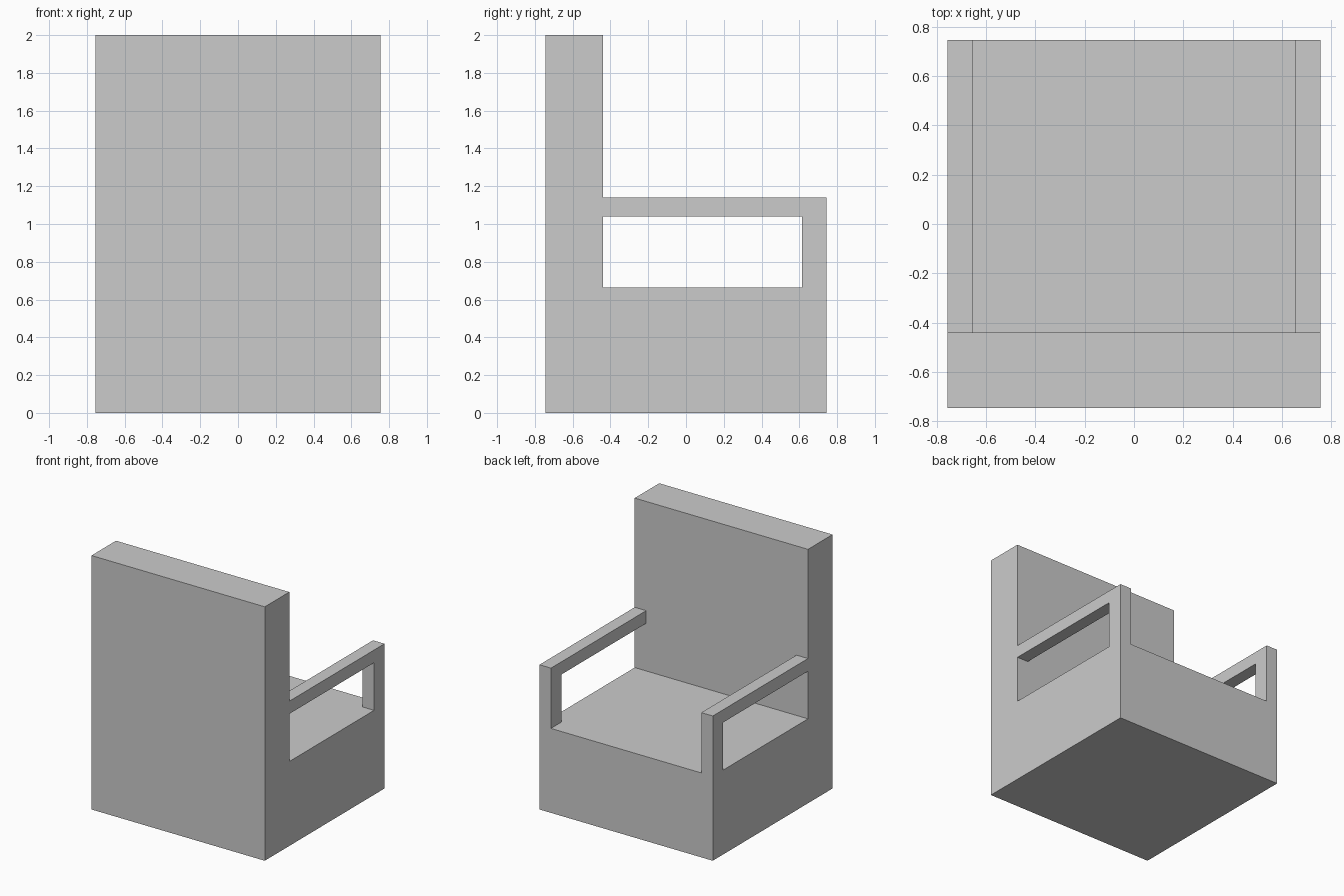
import bpy
import bmesh
from mathutils import Vector

cube = bpy.data.objects.get("Cube")
if cube:
    bpy.data.objects.remove(cube, do_unlink=True)

# Main dimensions
HALF_W, HALF_D, HEIGHT = 0.755, 0.745, 2.0
SEAT_Z, ARM_Z, ARM_UNDER = 0.665, 1.14, 1.04
BACK_Y, POST_Y, INNER_X = -0.44, 0.615, 0.655

grey = bpy.data.materials.new("plain grey")
grey.use_nodes = True
colour = (0.6, 0.6, 0.6, 1.0)
grey.diffuse_color = colour
grey.node_tree.nodes["Principled BSDF"].inputs["Base Color"].default_value = colour


def extrude_profile(name, profile, half_width):
    """Sweep a closed (y, z) outline from -half_width to +half_width in x."""
    bm = bmesh.new()
    face = bm.faces.new([bm.verts.new((-half_width, y, z)) for y, z in profile])
    swept = bmesh.ops.extrude_face_region(bm, geom=[face])["geom"]
    verts = [g for g in swept if isinstance(g, bmesh.types.BMVert)]
    bmesh.ops.translate(bm, verts=verts, vec=Vector((2 * half_width, 0, 0)))
    bmesh.ops.recalc_face_normals(bm, faces=bm.faces)
    mesh = bpy.data.meshes.new(name)
    bm.to_mesh(mesh)
    bm.free()
    mesh.materials.append(grey)
    obj = bpy.data.objects.new(name, mesh)
    bpy.context.collection.objects.link(obj)
    return obj


def rectangle(y0, y1, z0, z1):
    return [(y0, z0), (y1, z0), (y1, z1), (y0, z1)]


def cut(target, cutter):
    """Subtract the cutter for good, then remove it."""
    cutter.hide_render = True
    mod = target.modifiers.new("cut", "BOOLEAN")
    mod.operation = "DIFFERENCE"
    mod.solver = "EXACT"
    mod.object = cutter
    bpy.context.view_layer.objects.active = target
    bpy.ops.object.modifier_apply(modifier=mod.name)
    bpy.data.objects.remove(cutter, do_unlink=True)


# Solid chair: tall backrest, block base and full-width arm level
chair = extrude_profile("armchair_body", [
    (-HALF_D, 0), (HALF_D, 0), (HALF_D, ARM_Z),
    (BACK_Y, ARM_Z), (BACK_Y, HEIGHT), (-HALF_D, HEIGHT)], HALF_W)

# Sitting space between the arms, open at the front and top
cut(chair, extrude_profile("sitting_space", rectangle(BACK_Y, 1, SEAT_Z, 1.5), INNER_X))

# Opening beneath each armrest
cut(chair, extrude_profile("arm_opening", rectangle(BACK_Y, POST_Y, SEAT_Z, ARM_UNDER), 1))

# Merge coplanar faces
bm = bmesh.new()
bm.from_mesh(chair.data)
bmesh.ops.remove_doubles(bm, verts=bm.verts, dist=0.0001)
bmesh.ops.dissolve_limit(bm, angle_limit=0.01, verts=bm.verts, edges=bm.edges)
bm.to_mesh(chair.data)
bm.free()
